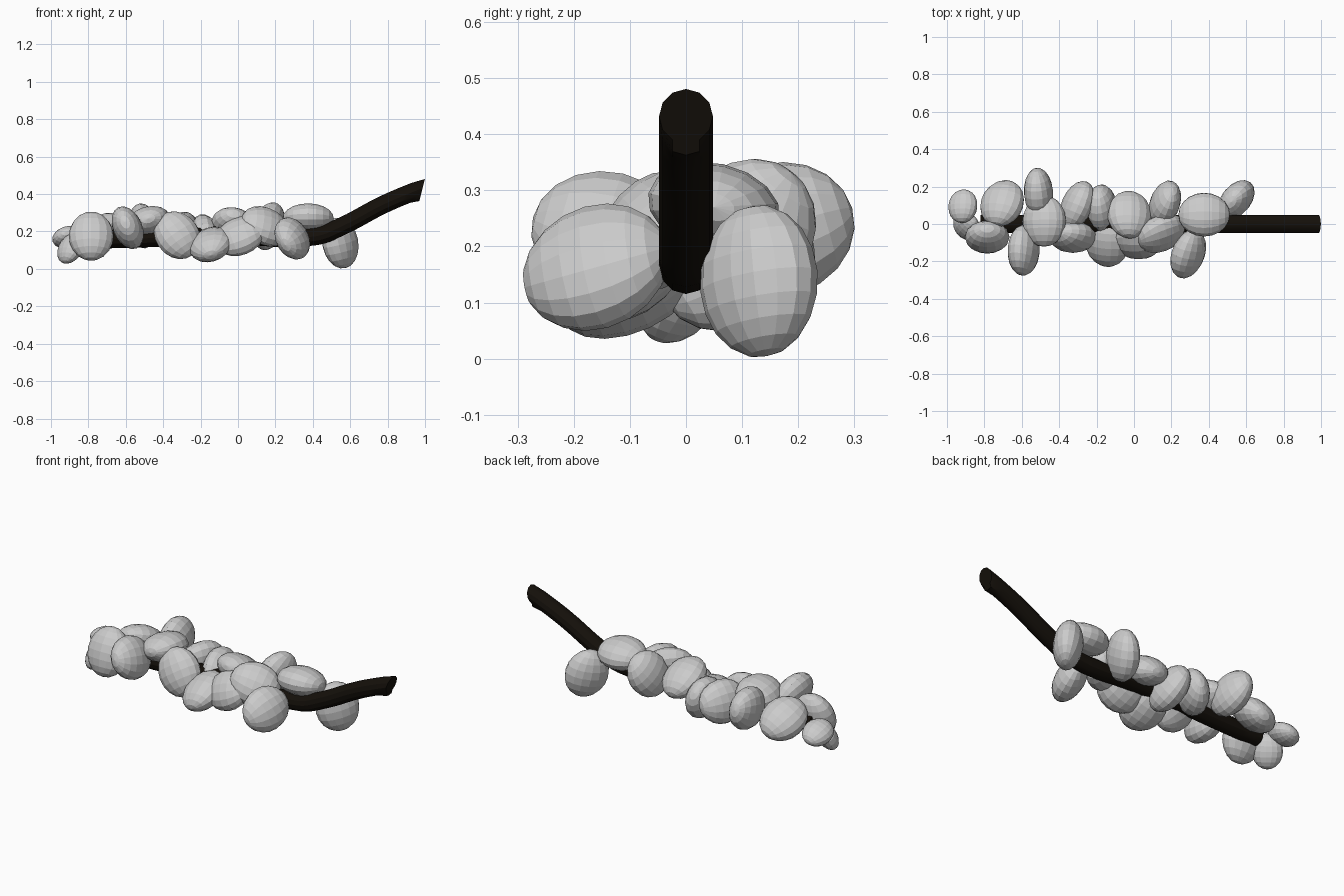
import bpy
import bmesh
from math import cos, sin, radians
from mathutils import Vector

if "Cube" in bpy.data.objects:
    bpy.data.objects.remove(bpy.data.objects["Cube"])

# Dark twig
path = [(-.82, .16), (-.62, .16), (-.05, .18), (.42, .175), (.55, .225), (.78, .345), (.985, .432)]
curve = bpy.data.curves.new("twig", "CURVE")
curve.dimensions = "3D"
curve.bevel_depth = .048
curve.bevel_resolution = 4
curve.resolution_u = 5
curve.use_fill_caps = True
spline = curve.splines.new("BEZIER")
spline.bezier_points.add(len(path) - 1)
for p, (x, z) in zip(spline.bezier_points, path):
    p.co = (x, 0, z)
    p.handle_left_type = p.handle_right_type = "AUTO"
twig = bpy.data.objects.new("twig", curve)
bpy.context.collection.objects.link(twig)
bpy.context.view_layer.objects.active = twig
twig.select_set(True)
bpy.ops.object.convert(target="MESH")
twig = bpy.context.object
# slanted cut at the stem end
for vert in twig.data.vertices:
    if vert.co.x > .955:
        rise = vert.co.z - .432
        vert.co.x = .987 + .27 * rise
        vert.co.z = .432 + 1.1 * rise
bpy.ops.object.shade_smooth_by_angle()
bark = bpy.data.materials.new("bark")
bark.diffuse_color = (.007, .005, .003, 1)
bark.use_nodes = True
bark.node_tree.nodes["Principled BSDF"].inputs["Base Color"].default_value = bark.diffuse_color
twig.data.materials.clear()
twig.data.materials.append(bark)


# Flattened faceted bud: centre, heading and pitch of its flat side, roll of its long axis
def bud(name, x, y, z, heading, pitch, roll=0):
    centre = Vector((x, y, z))
    h, p, r = radians(heading), radians(pitch), radians(roll)
    n = Vector((cos(h) * cos(p), sin(h) * cos(p), sin(p)))
    # buds point away from the twig, or along it where they lie flat against it
    u = Vector((0, y, z - .18)).normalized()
    if abs(n.dot(u)) > .65:
        u = Vector((1, 0, 0))
    u = (u - n * u.dot(n)).normalized()
    u = u * cos(r) + n.cross(u) * sin(r)
    v = n.cross(u)
    size = .66 if x < -.85 else .98
    bm = bmesh.new()
    bmesh.ops.create_uvsphere(bm, u_segments=16, v_segments=10, radius=size)
    for vert in bm.verts:
        a, b, c = vert.co
        vert.co = centre + v * a * .122 + n * b * .08 + u * c * .14
    bmesh.ops.recalc_face_normals(bm, faces=bm.faces)
    mesh = bpy.data.meshes.new(name)
    bm.to_mesh(mesh)
    bm.free()
    bpy.context.collection.objects.link(bpy.data.objects.new(name, mesh))


# Buds from the tip of the twig towards the stem
buds = [
    (-.915, .095, .17, 135, 65),
    (-.895, -.01, .11, 220, 33),
    (-.705, .11, .2, 120, 54),
    (-.785, -.07, .175, 270, 21, 90),
    (-.59, -.14, .22, 0, 24),
    (-.51, .165, .23, 3, 6),
    (-.48, .015, .255, 158, 74, 90),
    (-.325, -.07, .18, 276, 18, 125),
    (-.305, .1, .19, 156, 19),
    (-.17, .08, .17, 0, 15, 40),
    (-.145, -.1, .13, 233, 60),
    (-.025, .05, .235, 72, 61, 90),
    (.01, -.09, .175, 250, 39, 15),
    (.165, .11, .228, -16, -12, 30),
    (.145, -.05, .228, -55, 37),
    (.375, .05, .27, 90, 78),
    (.29, -.16, .163, -24, 27),
    (.547, .13, .138, -39, 6, -60),
]
for i, b in enumerate(buds, 1):
    bud(f"bud_{i:02d}", *b)
